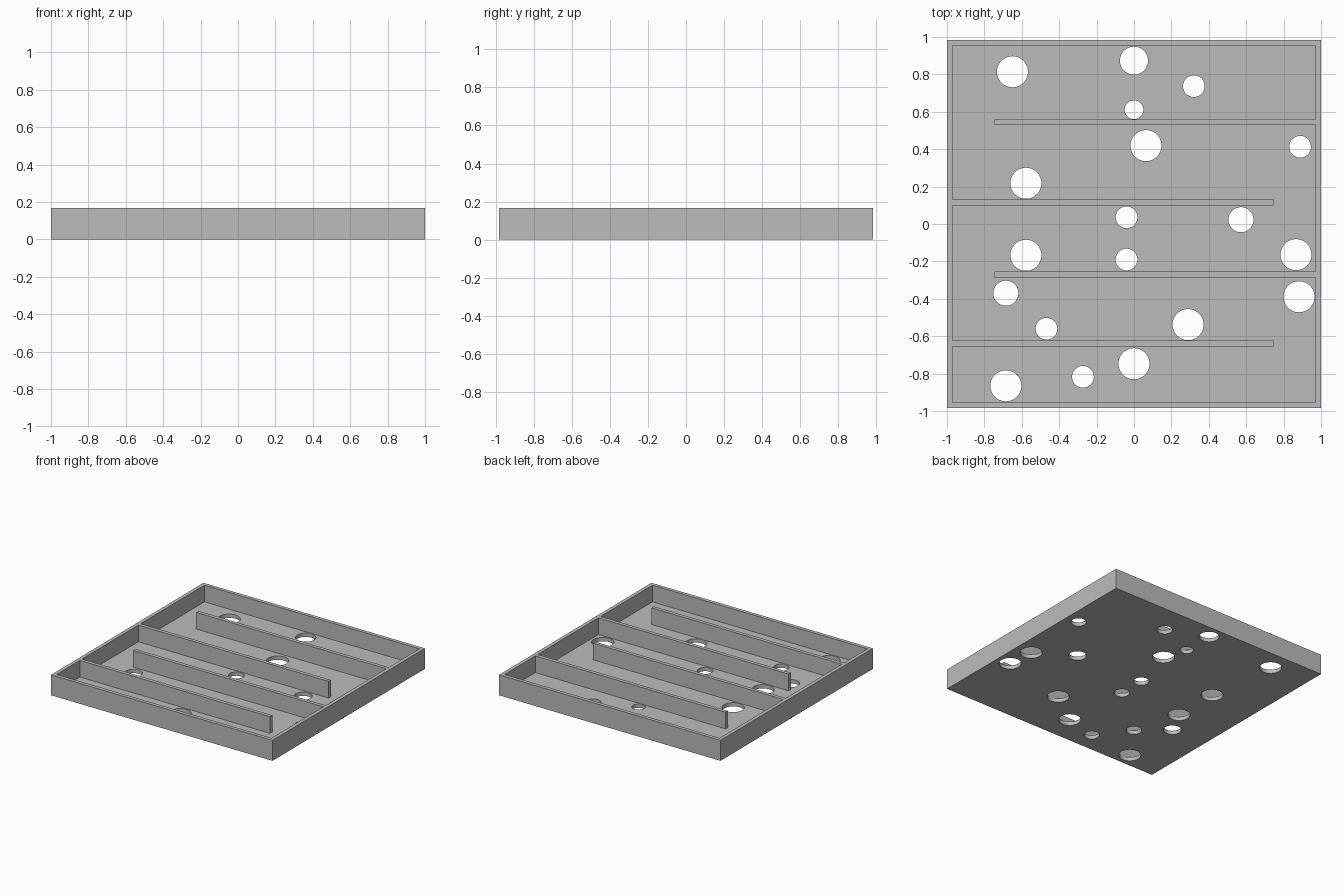
import bpy, bmesh, math

if "Cube" in bpy.data.objects:
    bpy.data.objects.remove(bpy.data.objects["Cube"])

HX, HY, H = 1.0, 0.983, 0.167      # outer half sizes and height
T, FLOOR = 0.03, 0.031             # wall and floor thickness
XI, YI = HX - T, HY - T            # inner half sizes
TIP = 0.747                        # free end of each divider


def prism(name, points, z0, z1):
    """Solid made by extruding a flat outline upwards."""
    bm = bmesh.new()
    face = bm.faces.new([bm.verts.new((x, y, z0)) for x, y in points])
    top = bmesh.ops.extrude_face_region(bm, geom=[face])["geom"]
    bmesh.ops.translate(bm, vec=(0, 0, z1 - z0),
                        verts=[v for v in top if isinstance(v, bmesh.types.BMVert)])
    bmesh.ops.recalc_face_normals(bm, faces=bm.faces[:])
    mesh = bpy.data.meshes.new(name)
    bm.to_mesh(mesh)
    bm.free()
    obj = bpy.data.objects.new(name, mesh)
    bpy.context.collection.objects.link(obj)
    return obj


def cut(target, cutter):
    """Subtract a cutter and remove it."""
    mod = target.modifiers.new("cut", "BOOLEAN")
    mod.operation, mod.solver, mod.object = "DIFFERENCE", "EXACT", cutter
    bpy.context.view_layer.objects.active = target
    bpy.ops.object.modifier_apply(modifier=mod.name)
    bpy.data.objects.remove(cutter)


# Solid block
tray = prism("maze_tray", [(-HX, -HY), (HX, -HY), (HX, HY), (-HX, HY)], 0, H)

# Winding pocket: dividers alternate between the right and left walls
outline = [(-XI, -YI), (XI, -YI)]
for y in (-0.27, 0.543):
    outline += [(XI, y - T / 2), (-TIP, y - T / 2), (-TIP, y + T / 2), (XI, y + T / 2)]
outline += [(XI, YI), (-XI, YI)]
for y in (0.115, -0.639):
    outline += [(-XI, y + T / 2), (TIP, y + T / 2), (TIP, y - T / 2), (-XI, y - T / 2)]
cut(tray, prism("pocket_cutter", outline, FLOOR, H + 0.1))

# Round holes through the floor, grouped by radius
holes = {
    0.083: [(-.65, .814), (.064, .419), (-.578, .218), (-.578, -.167), (.866, -.164),
            (.882, -.389), (.289, -.538), (0, -.747), (-.685, -.865)],
    0.075: [(0, .873)],
    0.067: [(.572, .023), (-.685, -.37)],
    0.058: [(.32, .737), (.888, .413), (-.04, .036), (-.04, -.19), (-.468, -.56),
            (-.273, -.817)],
    0.05: [(0, .611)],
}
N = 48
for r, centres in holes.items():
    for cx, cy in centres:
        ring = [(cx + r * math.cos(2 * math.pi * i / N), cy + r * math.sin(2 * math.pi * i / N))
                for i in range(N)]
        cut(tray, prism("hole_cutter", ring, -0.1, FLOOR + 0.05))

# Plain grey finish
grey = bpy.data.materials.new("grey")
grey.diffuse_color = (0.5, 0.5, 0.5, 1)
grey.use_nodes = True
grey.node_tree.nodes["Principled BSDF"].inputs["Base Color"].default_value = grey.diffuse_color
tray.data.materials.clear()
tray.data.materials.append(grey)
tray.select_set(True)
bpy.context.view_layer.objects.active = tray
bpy.ops.object.shade_smooth_by_angle(angle=math.radians(30))
